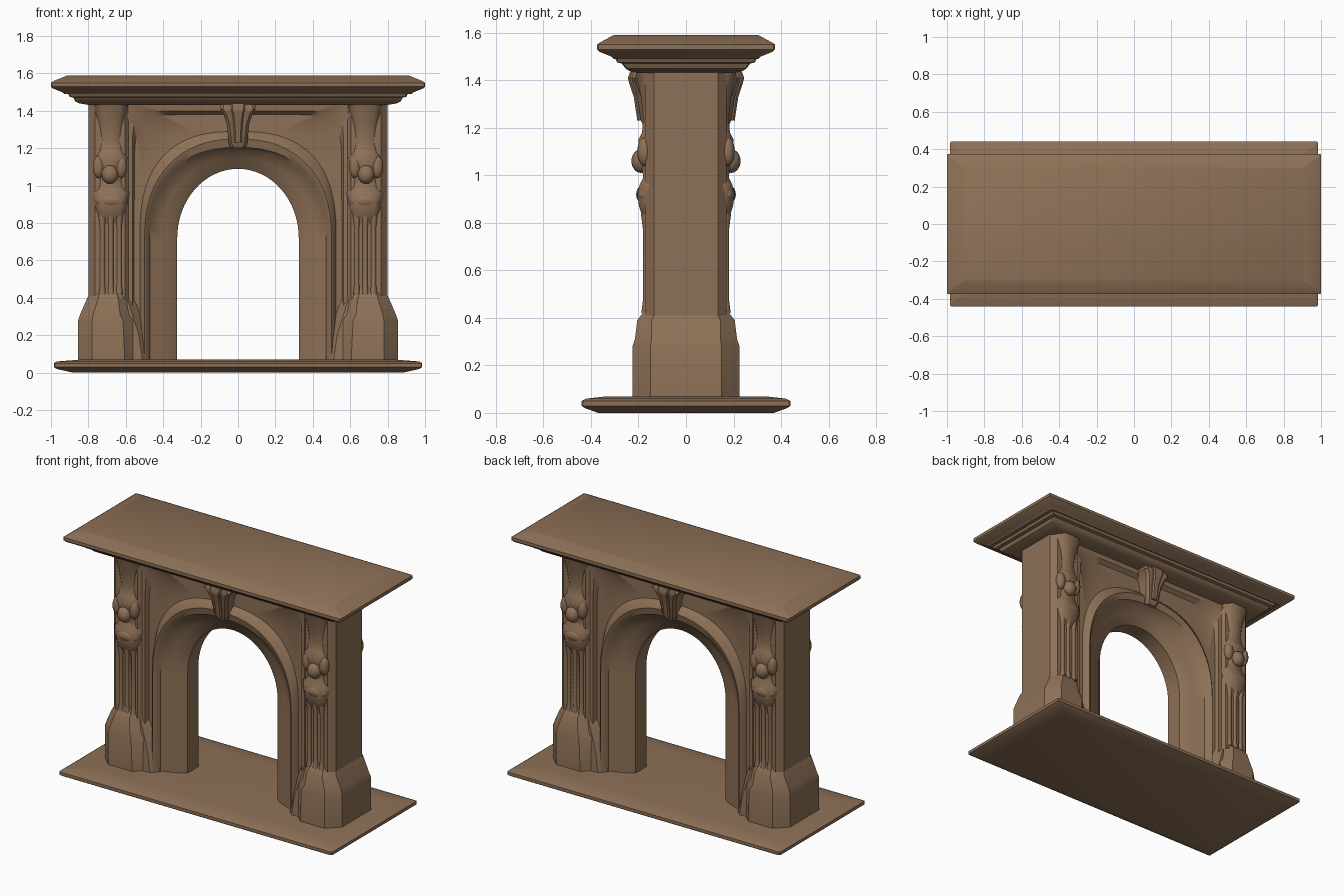
import bpy, bmesh
from math import sin, cos, pi, radians

cube = bpy.data.objects.get("Cube")
if cube:
    bpy.data.objects.remove(cube, do_unlink=True)

COLOUR = (0.27, 0.165, 0.095, 1)
stone = bpy.data.materials.new("brown stone")
stone.use_nodes = True
stone.diffuse_color = COLOUR
stone.node_tree.nodes["Principled BSDF"].inputs["Base Color"].default_value = COLOUR


def finish(bm, name, mirror=(False, False), angle=35):
    """Turn a bmesh into a smooth, optionally mirrored, stone object."""
    bmesh.ops.remove_doubles(bm, verts=bm.verts, dist=0.0005)
    bmesh.ops.recalc_face_normals(bm, faces=bm.faces)
    mesh = bpy.data.meshes.new(name)
    bm.to_mesh(mesh)
    bm.free()
    mesh.materials.append(stone)
    obj = bpy.data.objects.new(name, mesh)
    bpy.context.collection.objects.link(obj)
    if any(mirror):
        mod = obj.modifiers.new("mirror", 'MIRROR')
        mod.use_axis = (mirror[0], mirror[1], False)
        mod.merge_threshold = 0.001
    bpy.ops.object.select_all(action='DESELECT')
    obj.select_set(True)
    bpy.context.view_layer.objects.active = obj
    bpy.ops.object.shade_smooth_by_angle(angle=radians(angle))
    return obj


def loft(name, rings, mirror=(False, False), angle=35):
    """Skin closed rings of points and cap both ends."""
    bm = bmesh.new()
    rows = [[bm.verts.new(p) for p in ring] for ring in rings]
    n = len(rows[0])
    for a, b in zip(rows, rows[1:]):
        for i in range(n):
            j = (i + 1) % n
            bm.faces.new((a[i], a[j], b[j], b[i]))
    bm.faces.new(rows[0])
    bm.faces.new(rows[-1])
    return finish(bm, name, mirror, angle)


def octagon(x0, x1, y0, y1, z, c):
    """Rectangle with its corners cut by c."""
    return [(x0 + c, y0, z), (x1 - c, y0, z), (x1, y0 + c, z), (x1, y1 - c, z),
            (x1 - c, y1, z), (x0 + c, y1, z), (x0, y1 - c, z), (x0, y0 + c, z)]


def slab(name, profile):
    """Stack of rectangles given as half width, half depth, height."""
    return loft(name, [octagon(-x, x, -y, y, z, 0.006) for x, y, z in profile], angle=25)


# Hearth and mantel shelf
slab("hearth_slab", [(0.88, 0.37, 0.0), (0.97, 0.425, 0.02), (0.985, 0.44, 0.03),
                     (0.985, 0.44, 0.05), (0.97, 0.42, 0.06), (0.84, 0.33, 0.07)])
slab("mantel_shelf", [(0.93, 0.305, 1.49), (0.94, 0.315, 1.5), (0.99, 0.365, 1.52),
                      (1.0, 0.375, 1.53), (1.0, 0.375, 1.55), (0.985, 0.36, 1.56),
                      (0.91, 0.305, 1.59)])
slab("mantel_moulding", [(0.79, 0.2, 1.43), (0.85, 0.24, 1.44), (0.87, 0.255, 1.45),
                         (0.88, 0.27, 1.47), (0.9, 0.29, 1.475), (0.91, 0.3, 1.495)])

# Arched wall: nested arch outlines from the opening out to the frame
# half width, apex height, depth, squareness
LAYERS = [(0.325, 1.09, 0.0, 2), (0.325, 1.09, 0.055, 2), (0.35, 1.12, 0.075, 2),
          (0.41, 1.15, 0.10, 2.1), (0.47, 1.19, 0.125, 2.2), (0.485, 1.205, 0.155, 2.3),
          (0.5, 1.25, 0.165, 2.3), (0.515, 1.27, 0.15, 2.4), (0.525, 1.29, 0.125, 2.6),
          (0.555, 1.38, 0.125, 9), (0.565, 1.4, 0.15, 14), (0.64, 1.45, 0.155, 40)]
SPRING = 0.72


def arch(w, top, y, power):
    pts = [(w, -y, z) for z in (0.05, 0.3, 0.5)]
    for i in range(17):
        t = pi / 2 * i / 16
        pts.append((w * max(cos(t), 0) ** (2 / power), -y,
                    SPRING + (top - SPRING) * sin(t) ** (2 / power)))
    pts[-1] = (0, -y, top)
    return pts


bm = bmesh.new()
rows = [[bm.verts.new(p) for p in arch(*layer)] for layer in LAYERS]
for a, b in zip(rows, rows[1:]):
    for i in range(len(a) - 1):
        bm.faces.new((a[i], a[i + 1], b[i + 1], b[i]))
finish(bm, "arched_wall", (True, True), 40)

# Piers with their pedestals
loft("pier", [octagon(0.57, 0.8, -0.17, 0.17, z, 0.035) for z in (0.06, 0.75, 1.45)], (True, False))
PEDESTAL = [(0.06, 0.53, 0.855, 0.225, 0.075), (0.28, 0.54, 0.855, 0.225, 0.075),
            (0.31, 0.56, 0.845, 0.215, 0.07), (0.39, 0.58, 0.81, 0.205, 0.06),
            (0.43, 0.6, 0.79, 0.175, 0.05)]
loft("pedestal", [octagon(x0, x1, -y, y, z, c) for z, x0, x1, y, c in PEDESTAL], (True, False))

# Sloping foot that joins pedestal to the arch jamb
FOOT = [(0.06, 0.47, 0.18), (0.2, 0.49, 0.175), (0.36, 0.54, 0.165), (0.44, 0.57, 0.15)]
loft("pedestal_foot", [octagon(x, 0.66, -y, y, z, 0.04) for z, x, y in FOOT], (True, False))

# Carved column on the face of each pier: height, half width, depth
CARVING = [(0.4, 0.09, 0.185), (0.45, 0.075, 0.17), (0.8, 0.07, 0.17), (0.83, 0.08, 0.185),
           (0.87, 0.085, 0.198), (0.92, 0.09, 0.205), (0.96, 0.1, 0.195), (0.99, 0.085, 0.18),
           (1.03, 0.075, 0.185), (1.1, 0.08, 0.195), (1.15, 0.09, 0.2), (1.18, 0.08, 0.185),
           (1.24, 0.07, 0.18), (1.33, 0.075, 0.19), (1.4, 0.085, 0.205), (1.45, 0.095, 0.215)]
loft("carved_column", [octagon(0.68 - w, 0.68 + w, -d, -0.1, z, 0.035) for z, w, d in CARVING],
     (True, True), 50)

# Slender shafts in front of the column
for k, x in enumerate((0.635, 0.68, 0.725)):
    loft("shaft_%d" % (k + 1),
         [[(x + r * cos(a * pi / 4), -0.168 + r * sin(a * pi / 4), z) for a in range(8)]
          for z, r in ((0.42, 0.02), (0.47, 0.014), (0.78, 0.014), (0.84, 0.022))],
         (True, True), 50)


def bulb(name, centre, size):
    """Rounded carved lump."""
    bm = bmesh.new()
    bmesh.ops.create_uvsphere(bm, u_segments=14, v_segments=10, radius=1)
    for v in bm.verts:
        v.co = [c + s * p for c, s, p in zip(centre, size, v.co)]
    finish(bm, name, (True, True), 60)


bulb("rosette", (0.685, -0.19, 1.06), (0.045, 0.04, 0.05))
bulb("inner_leaf", (0.625, -0.175, 1.1), (0.032, 0.03, 0.06))
bulb("outer_leaf", (0.745, -0.175, 1.1), (0.032, 0.03, 0.06))
bulb("scroll", (0.68, -0.175, 0.92), (0.085, 0.035, 0.04))

# Keystone: tapered block with raised centre rib
KEY = [(1.2, 0.04, 0.175), (1.23, 0.05, 0.19), (1.33, 0.06, 0.205), (1.39, 0.08, 0.225),
       (1.41, 0.095, 0.23), (1.45, 0.09, 0.215)]
loft("keystone", [octagon(-w, w, -d, -0.1, z, 0.015) for z, w, d in KEY], (False, True))
loft("keystone_rib", [octagon(-w * 0.4, w * 0.4, -d - 0.015, -0.12, z, 0.008) for z, w, d in KEY[1:]],
     (False, True))
